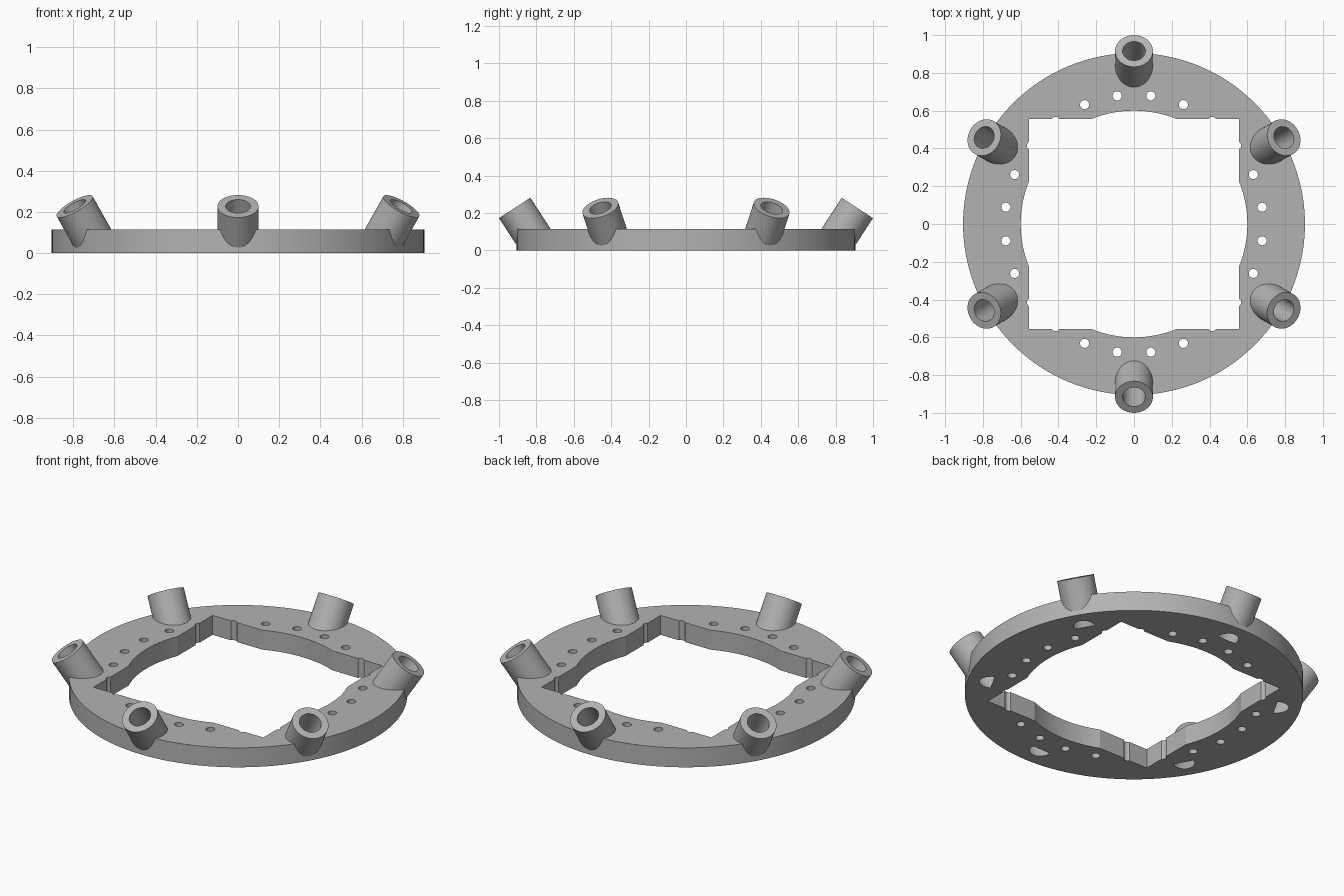
import bpy
from math import radians, sin, cos
from mathutils import Matrix, Vector

cube = bpy.data.objects.get("Cube")
if cube:
    bpy.data.objects.remove(cube)

HEIGHT = 0.115
TILT = radians(33)
TIP_R, TIP_Z = 0.916, 0.227     # centre of each tube mouth
TUBE_LEN = TIP_Z / cos(TILT)    # tube axis ends on the underside plane

grey = bpy.data.materials.new("plain grey")
grey.use_nodes = True
colour = (0.45, 0.45, 0.45, 1)
grey.diffuse_color = colour
grey.node_tree.nodes["Principled BSDF"].inputs["Base Color"].default_value = colour


def cylinder(name, radius, depth, matrix, sides=32):
    bpy.ops.mesh.primitive_cylinder_add(vertices=sides, radius=radius, depth=depth)
    ob = bpy.context.object
    ob.name = name
    ob.matrix_world = matrix
    return ob


def box(name, size, z):
    bpy.ops.mesh.primitive_cube_add(size=1, location=(0, 0, z))
    ob = bpy.context.object
    ob.name = name
    ob.scale = size
    return ob


def combine(target, tool, operation):
    mod = target.modifiers.new("combine", "BOOLEAN")
    mod.operation = operation
    mod.solver = "EXACT"
    mod.object = tool
    bpy.context.view_layer.objects.active = target
    bpy.ops.object.modifier_apply(modifier=mod.name)
    bpy.data.objects.remove(tool)


def upright(x, y):
    return Matrix.Translation((x, y, HEIGHT / 2))


def tube_matrix(angle, start, end):
    # Frame on the tilted tube axis, between two distances from the mouth
    mid = Vector((0, 0, (start + end) / 2))
    return (Matrix.Rotation(angle, 4, "Z") @ Matrix.Translation((TIP_R, 0, TIP_Z))
            @ Matrix.Rotation(TILT, 4, "Y") @ Matrix.Translation(mid))


# Flat ring body
ring = cylinder("mounting_ring", 0.905, HEIGHT, upright(0, 0), 128)

# Six splayed tubes, trimmed level with the underside
angles = [radians(30 + 60 * i) for i in range(6)]
for a in angles:
    tube = cylinder("tube", 0.1, TUBE_LEN, tube_matrix(a, 0, -TUBE_LEN), 48)
    combine(ring, tube, "UNION")
combine(ring, box("underside_trim", (3, 3, 0.5), -0.25), "DIFFERENCE")

# Blind bores that just break through the underside
for a in angles:
    bore = cylinder("bore", 0.06, TUBE_LEN + 0.1, tube_matrix(a, 0.1, -TUBE_LEN), 48)
    combine(ring, bore, "DIFFERENCE")

# Central opening: a square with bowed sides
combine(ring, box("square_opening", (1.11, 1.11, 1), 0), "DIFFERENCE")
combine(ring, cylinder("round_opening", 0.6, 1, upright(0, 0), 128), "DIFFERENCE")

# Screw holes and small wall grooves on each of the four sides
for side in range(4):
    turn = Matrix.Rotation(radians(90 * side), 4, "Z")
    for deg in (-22.5, -7.5, 7.5, 22.5):
        a = radians(deg)
        place = turn @ upright(0.684 * cos(a), 0.684 * sin(a))
        combine(ring, cylinder("screw_hole", 0.024, 1, place), "DIFFERENCE")
    for y in (-0.415, 0.415):
        combine(ring, cylinder("groove", 0.022, 1, turn @ upright(0.545, y)), "DIFFERENCE")

# Finish
ring.data.materials.clear()
ring.data.materials.append(grey)
for poly in ring.data.polygons:
    poly.material_index = 0
bpy.ops.object.select_all(action="DESELECT")
ring.select_set(True)
bpy.context.view_layer.objects.active = ring
bpy.ops.object.shade_smooth_by_angle(angle=radians(15))
